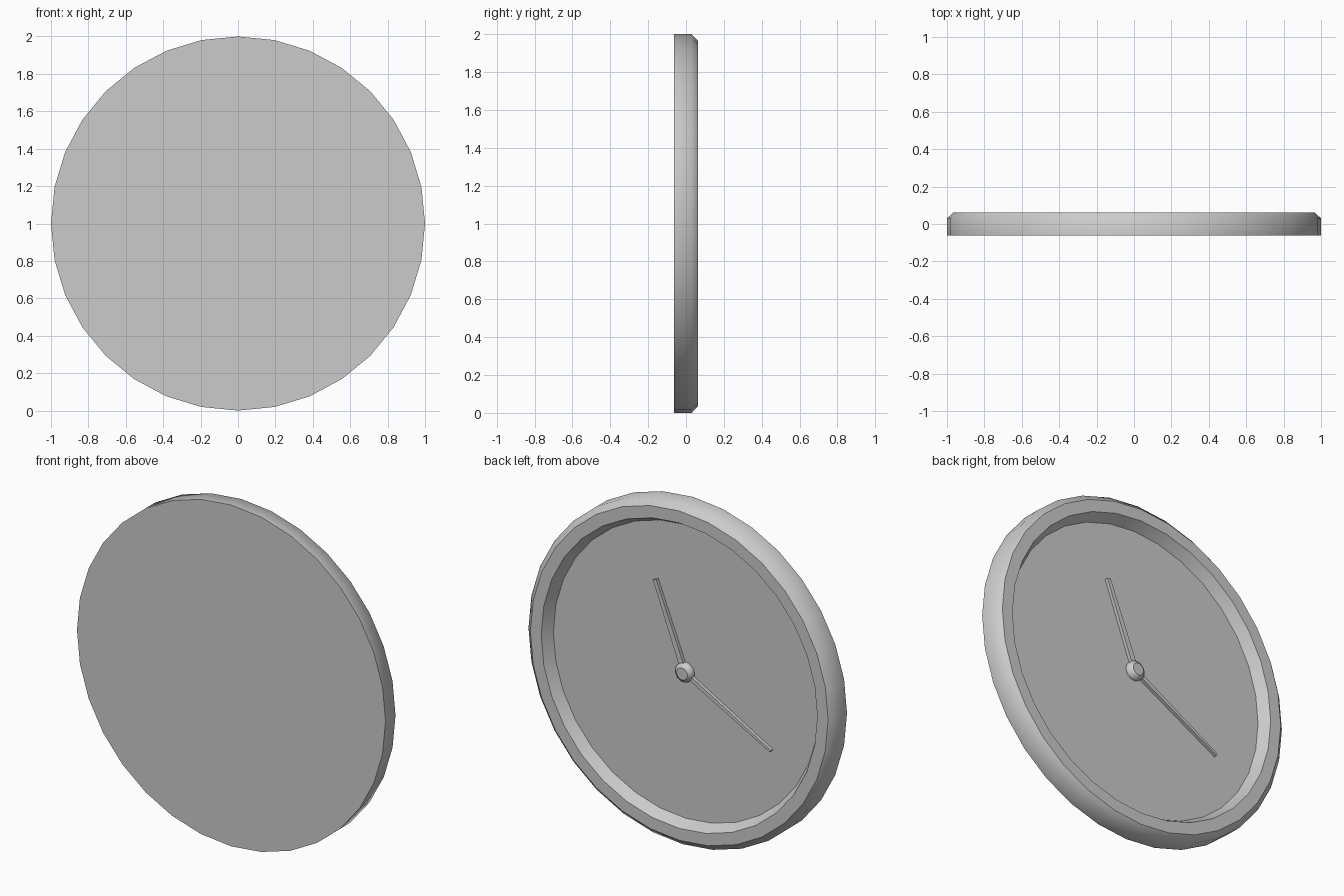
import bpy, bmesh, math
from mathutils import Vector

if "Cube" in bpy.data.objects:
    bpy.data.objects.remove(bpy.data.objects["Cube"])

CENTRE = Vector((0, 0, 1))


def finish(bm, name):
    bmesh.ops.recalc_face_normals(bm, faces=bm.faces)
    mesh = bpy.data.meshes.new(name)
    bm.to_mesh(mesh)
    bm.free()
    obj = bpy.data.objects.new(name, mesh)
    obj.location = CENTRE
    bpy.context.collection.objects.link(obj)
    return obj


def lathe(name, profile, sides):
    """Revolve (radius, y, sharp) points about the y axis and cap both ends."""
    bm = bmesh.new()
    rings = []
    for r, y, _ in profile:
        angles = [2 * math.pi * i / sides for i in range(sides)]
        rings.append([bm.verts.new((r * math.sin(a), y, r * math.cos(a))) for a in angles])
    for lower, upper in zip(rings, rings[1:]):
        for i in range(sides):
            j = (i + 1) % sides
            face = bm.faces.new((lower[i], lower[j], upper[j], upper[i]))
            face.smooth = True
    bm.faces.new(rings[0])
    bm.faces.new(rings[-1])
    for ring, point in zip(rings, profile):
        if point[2]:
            for i in range(sides):
                bm.edges.get((ring[i], ring[(i + 1) % sides])).smooth = False
    return finish(bm, name)


def hand(name, tip, base_width, tip_width, y0, y1):
    """Tapered flat bar from the centre to a tip given as (x, z)."""
    end = Vector((tip[0], 0, tip[1]))
    side = Vector((-tip[1], 0, tip[0])).normalized()
    outline = [side * base_width / 2, end + side * tip_width / 2,
               end - side * tip_width / 2, -side * base_width / 2]
    bm = bmesh.new()
    face = bm.faces.new([bm.verts.new(p + Vector((0, y0, 0))) for p in outline])
    made = bmesh.ops.extrude_face_region(bm, geom=[face])["geom"]
    verts = [v for v in made if isinstance(v, bmesh.types.BMVert)]
    bmesh.ops.translate(bm, verts=verts, vec=(0, y1 - y0, 0))
    return finish(bm, name)


# Case: flat front, bevelled rim and recessed dial on the +y side
lathe("clock_case", [(1.0, -0.0625, True), (1.0, 0.03, False), (0.965, 0.0625, True),
                     (0.895, 0.0625, True), (0.86, 0.0, True)], 32)

# Hands
hand("hour_hand", (0.19, 0.495), 0.034, 0.022, 0.0, 0.02)
hand("minute_hand", (-0.56, -0.31), 0.026, 0.014, 0.0, 0.02)

# Centre hub
lathe("centre_hub", [(0.055, 0.0, True), (0.055, 0.022, False), (0.035, 0.037, True)], 32)
